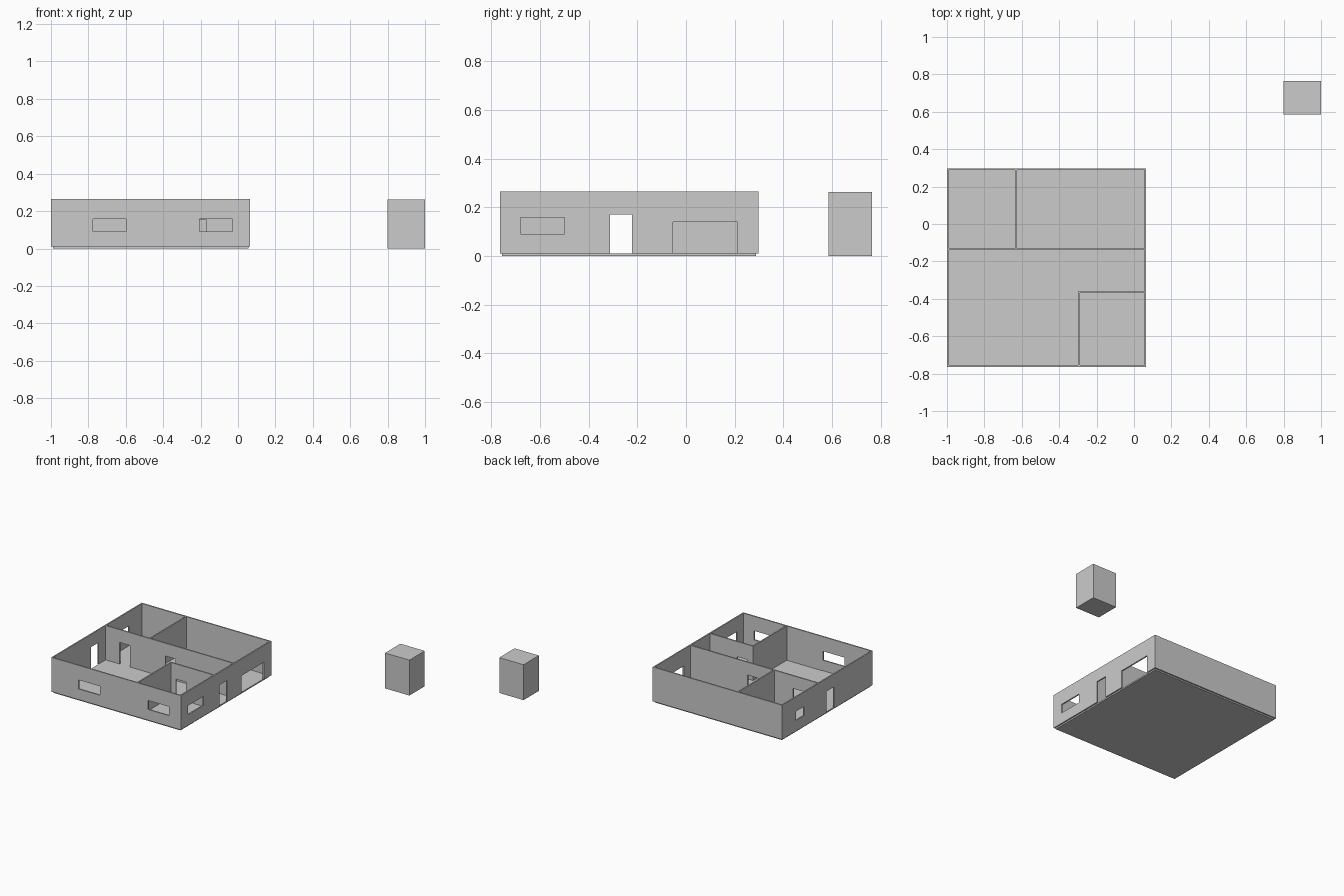
import bpy, bmesh

if "Cube" in bpy.data.objects:
    bpy.data.objects.remove(bpy.data.objects["Cube"])

def box(name, x0, x1, y0, y1, z0, z1):
    bm = bmesh.new()
    bmesh.ops.create_cube(bm, size=1)
    for v in bm.verts:
        v.co = (x1 if v.co.x > 0 else x0, y1 if v.co.y > 0 else y0, z1 if v.co.z > 0 else z0)
    me = bpy.data.meshes.new(name)
    bm.to_mesh(me)
    bm.free()
    ob = bpy.data.objects.new(name, me)
    bpy.context.collection.objects.link(ob)
    return ob

X0, X1, Y0, Y1 = -1.0, 0.065, -0.765, 0.298    # house footprint
T, FLOOR, TOP = 0.01, 0.01, 0.265              # wall thickness, floor level, wall top

# floor slab and detached block
box("floor_slab", X0 + T, X1 - T, Y0 + T, Y1 - T, 0, FLOOR)
box("detached_block", 0.80, 1.0, 0.585, 0.765, 0, 0.263)

# kitchen floor sheet, facing down
bm = bmesh.new()
bm.faces.new([bm.verts.new((x, y, 0.012)) for x, y in
              ((-0.99, -0.755), (-0.99, -0.315), (-0.592, -0.315), (-0.592, -0.755))])
me = bpy.data.meshes.new("kitchen_floor")
bm.to_mesh(me)
bm.free()
bpy.context.collection.objects.link(bpy.data.objects.new("kitchen_floor", me))

# solid house block, carved into walls
walls = box("walls", X0, X1, Y0, Y1, FLOOR, TOP)
cuts = []

# rooms: x0, x1, y0, y1
for x0, x1, y0, y1 in (
        (X0 + T, -0.300, Y0 + T, -0.140),      # living area
        (-0.40, X1 - T, -0.360, -0.140),       # hall
        (-0.290, X1 - T, Y0 + T, -0.370),      # front bedroom
        (X0 + T, -0.636, -0.130, Y1 - T),      # back bedroom
        (-0.626, X1 - T, -0.130, Y1 - T)):     # garage
    cuts.append(box("room_cutter", x0, x1, y0, y1, -0.1, 0.4))

# openings through walls that run along x: wall y, x0, x1, z0, z1
for y, a, b, z0, z1 in (
        (Y0, -0.775, -0.598, 0.09, 0.157),     # front windows
        (Y0, -0.205, -0.03, 0.09, 0.157),
        (-0.135, -0.876, -0.79, -0.05, 0.17),  # back bedroom door
        (-0.135, -0.50, -0.415, -0.05, 0.17),  # garage inner door
        (-0.365, -0.252, -0.168, -0.05, 0.152)):
    cuts.append(box("opening_cutter", a, b, y - 0.03, y + 0.03, z0, z1))

# openings through walls that run along y: wall x, y0, y1, z0, z1
for x, a, b, z0, z1 in (
        (X0, -0.312, -0.222, -0.05, 0.17),     # outer doors
        (X1, -0.312, -0.222, -0.05, 0.17),
        (X0, 0.04, 0.136, 0.09, 0.157),        # back bedroom window
        (X1, -0.68, -0.50, 0.09, 0.157),       # front bedroom window
        (X1, -0.053, 0.212, -0.05, 0.14)):     # garage door
    cuts.append(box("opening_cutter", x - 0.03, x + 0.03, a, b, z0, z1))

bpy.context.view_layer.objects.active = walls
for c in cuts:
    m = walls.modifiers.new("carve", 'BOOLEAN')
    m.operation, m.solver, m.object = 'DIFFERENCE', 'EXACT', c
    bpy.ops.object.modifier_apply(modifier=m.name)
for c in cuts:
    bpy.data.objects.remove(c, do_unlink=True)
